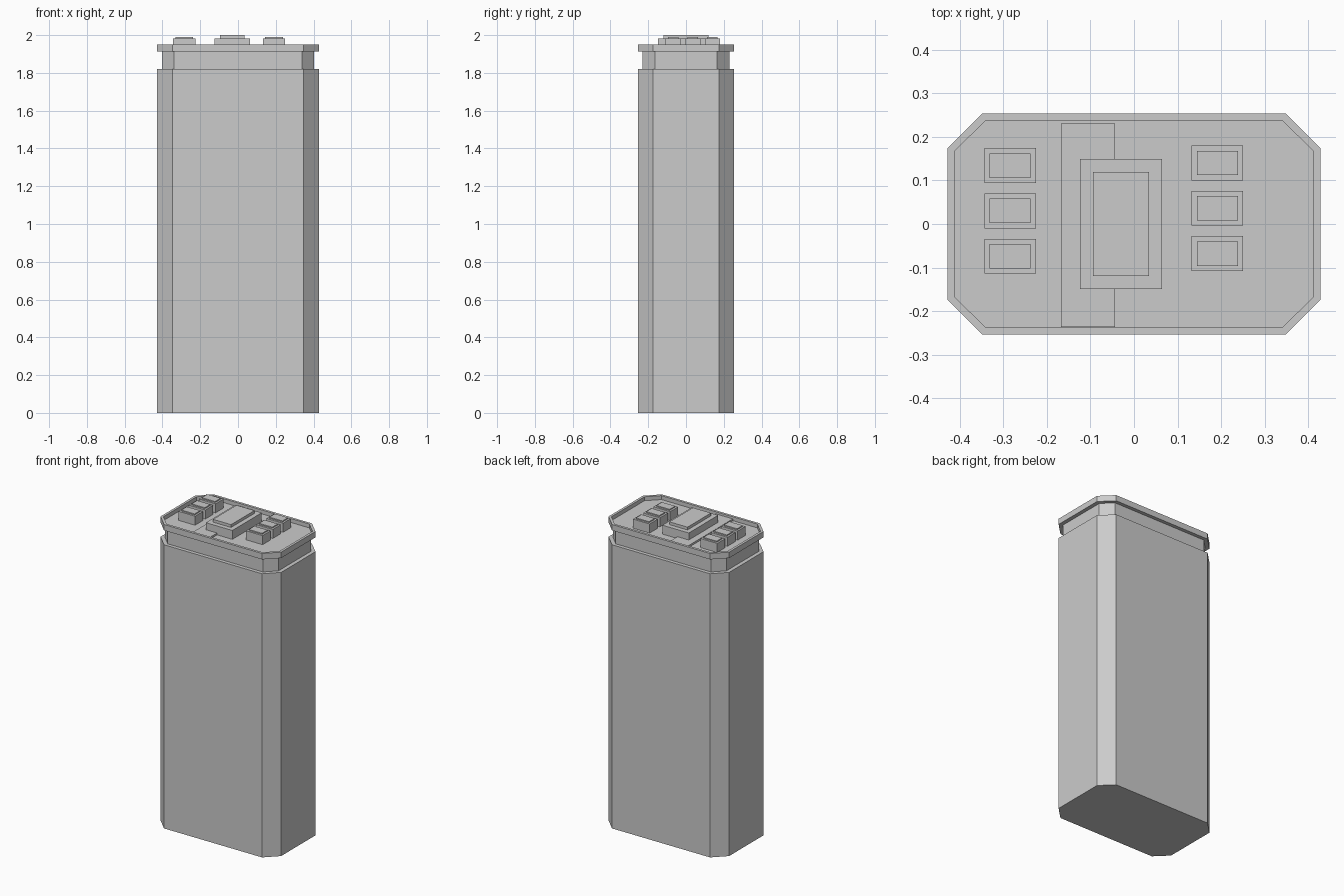
import bpy, bmesh

if "Cube" in bpy.data.objects:
    bpy.data.objects.remove(bpy.data.objects["Cube"])


def octagon(bm, hx, hy, cx, cy, z):
    """Ring of a rectangle with cut corners; cx, cy are where the flats end."""
    pts = [(cx, -hy), (hx, -cy), (hx, cy), (cx, hy),
           (-cx, hy), (-hx, cy), (-hx, -cy), (-cx, -hy)]
    return [bm.verts.new((x, y, z)) for x, y in pts]


def finish(bm, name):
    bmesh.ops.recalc_face_normals(bm, faces=bm.faces)
    mesh = bpy.data.meshes.new(name)
    bm.to_mesh(mesh)
    bm.free()
    obj = bpy.data.objects.new(name, mesh)
    bpy.context.collection.objects.link(obj)
    return obj


def block(name, x0, x1, y0, y1, z0, z1, inset=0, step=0):
    """Box with an optional smaller raised step on top."""
    bm = bmesh.new()
    levels = [(0, z0), (0, z1)]
    if inset:
        levels += [(inset, z1), (inset, z1 + step)]
    rings = []
    for i, z in levels:
        rings.append([bm.verts.new(p) for p in (
            (x0 + i, y0 + i, z), (x1 - i, y0 + i, z),
            (x1 - i, y1 - i, z), (x0 + i, y1 - i, z))])
    skin(bm, rings)
    return finish(bm, name)


def skin(bm, rings):
    bm.faces.new(rings[0])
    for a, b in zip(rings, rings[1:]):
        n = len(a)
        for k in range(n):
            bm.faces.new((a[k], a[(k + 1) % n], b[(k + 1) % n], b[k]))
    bm.faces.new(rings[-1])


# Body, recessed neck, overhanging cap with rim and sunken floor
OUTER = (0.428, 0.253, 0.348, 0.174)
NECK = (0.403, 0.230, 0.338, 0.165)
INNER = (0.412, 0.237, 0.340, 0.167)
FLOOR = 1.925
bm = bmesh.new()
profile = [(OUTER, 0), (OUTER, 1.82), (NECK, 1.82), (NECK, 1.912),
           (OUTER, 1.912), (OUTER, 1.95), (INNER, 1.95), (INNER, FLOOR)]
skin(bm, [octagon(bm, *size, z) for size, z in profile])
finish(bm, "tower_body")

# Low strip across the roof floor
block("roof_strip", -0.167, -0.044, -0.236, 0.231, FLOOR - 0.005, FLOOR + 0.012)

# Central stepped roof housing
block("roof_housing", -0.124, 0.064, -0.149, 0.149, FLOOR - 0.005, 1.982,
      0.030, 0.018)

# Two rows of three roof units
for side, cx, cy in (("left", -0.284, 0.030), ("right", 0.191, 0.036)):
    for i in range(3):
        y = cy + (1 - i) * 0.104
        block(f"roof_unit_{side}_{i + 1}", cx - 0.059, cx + 0.059,
              y - 0.040, y + 0.040, FLOOR - 0.005, 1.983, 0.012, 0.007)
